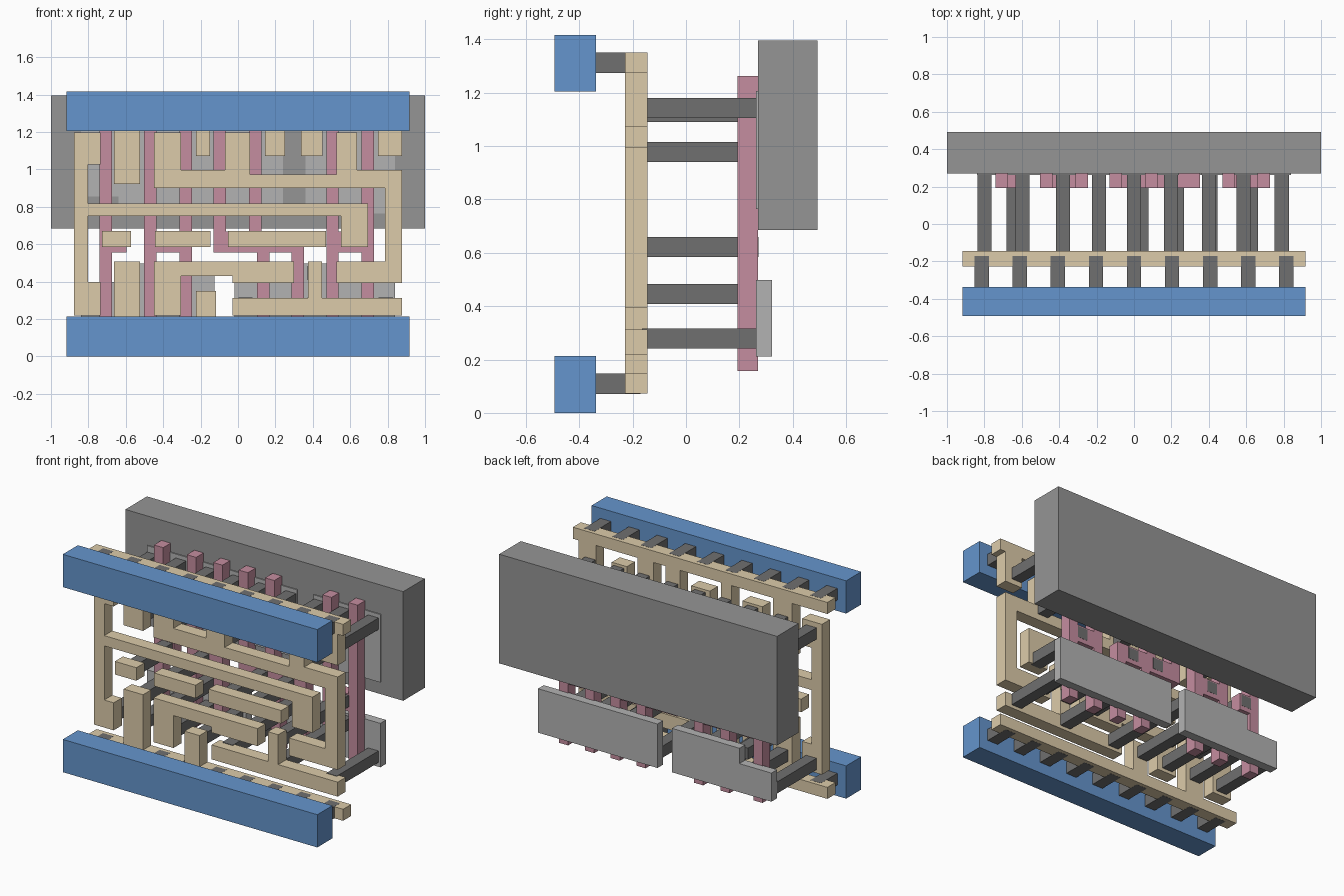
import bpy, bmesh


def mat(name, rgb):
    m = bpy.data.materials.new(name)
    m.diffuse_color = (*rgb, 1)
    return m


TAN = mat("local_wire_tan", (0.72, 0.60, 0.40))
BLUE = mat("metal_blue", (0.13, 0.30, 0.61))
PINK = mat("gate_pink", (0.56, 0.27, 0.35))
DARK = mat("contact_dark", (0.16, 0.16, 0.16))
WELL = mat("well_grey", (0.30, 0.30, 0.30))
DIFF = mat("diffusion_grey", (0.45, 0.45, 0.45))


def plate(name, profiles, y0, y1, material):
    """Extrude closed (x, z) outlines from y0 back to y1 as one object."""
    bm = bmesh.new()
    for pts in profiles:
        face = bm.faces.new([bm.verts.new((x, y0, z)) for x, z in pts])
        ext = bmesh.ops.extrude_face_region(bm, geom=[face], use_keep_orig=True)
        verts = [g for g in ext["geom"] if isinstance(g, bmesh.types.BMVert)]
        bmesh.ops.translate(bm, verts=verts, vec=(0, y1 - y0, 0))
    bmesh.ops.recalc_face_normals(bm, faces=bm.faces)
    me = bpy.data.meshes.new(name)
    bm.to_mesh(me)
    bm.free()
    me.materials.append(material)
    ob = bpy.data.objects.new(name, me)
    bpy.context.collection.objects.link(ob)
    return ob


def rect(x0, x1, z0, z1):
    return [(x0, z0), (x1, z0), (x1, z1), (x0, z1)]


def comb(outer, inner, fingers):
    """Rail between two heights with fingers (x0, x1, tip) on its inner edge."""
    pts = [(-0.916, outer), (-0.916, inner)]
    for x0, x1, tip in fingers:
        pts += [(x0, inner), (x0, tip), (x1, tip), (x1, inner)]
    return pts + [(0.916, inner), (0.916, outer)]


def squares(points, s=0.0375):
    return [rect(x - s, x + s, z - s, z + s) for x, z in points]


# layer depths
LI0, LI1 = -0.228, -0.145
PO0, PO1 = 0.193, 0.27
DF0, DF1 = 0.263, 0.322

# well and diffusion plates
plate("well_block", [rect(-1, 1, 0.685, 1.395)], 0.27, 0.492, WELL)
plate("upper_diffusion", [
    [(-0.84, 0.856), (-0.64, 0.856), (-0.64, 0.764), (0.24, 0.764),
     (0.24, 1.206), (-0.84, 1.206)],
    rect(0.36, 0.84, 0.764, 1.206)], DF0, DF1, DIFF)
plate("lower_diffusion", [
    [(-0.84, 0.212), (-0.125, 0.212), (-0.125, 0.498), (-0.61, 0.498),
     (-0.61, 0.398), (-0.84, 0.398)],
    rect(-0.02, 0.84, 0.212, 0.498)], DF0, DF1, DIFF)

# gate strips
B, T, P0, P1, H = 0.157, 1.263, 0.555, 0.668, 0.033


def gate(lower, upper, x0, x1):
    """Crossbar with vertical strips below and above, as one outline."""
    pts = [(x0, P0)]
    for c in lower:
        pts += [(c - H, P0), (c - H, B), (c + H, B), (c + H, P0)]
    pts += [(x1, P0), (x1, P1)]
    for c in reversed(upper):
        pts += [(c + H, P1), (c + H, T), (c - H, T), (c - H, P1)]
    pts.append((x0, P1))
    return [p for i, p in enumerate(pts) if p != pts[i - 1]]


plate("gate_strips", [
    gate([-0.707], [-0.707], -0.74, -0.597),
    gate([-0.47, -0.28], [-0.47, -0.28], -0.503, -0.247),
    gate([0.135, 0.32], [-0.097, 0.093], -0.13, 0.353),
    gate([0.505, 0.693], [0.505, 0.693], 0.472, 0.726)], PO0, PO1, PINK)

# local wire: rails with fingers
plate("top_wire_rail", [comb(1.35, 1.275, [
    (-0.663, -0.524, 0.922), (-0.225, -0.15, 1.072), (0.144, 0.25, 1.072),
    (0.337, 0.452, 1.072), (0.749, 0.877, 1.072)])], LI0, LI1, TAN)
plate("bottom_wire_rail", [comb(0.072, 0.147, [
    (-0.663, -0.524, 0.507), (-0.225, -0.118, 0.35)])], LI0, LI1, TAN)

# local wire: free-standing shapes
plate("left_loop_wire", [[
    (-0.877, 0.219), (-0.735, 0.219), (-0.735, 0.398), (-0.803, 0.398),
    (-0.803, 0.75), (0.55, 0.75), (0.55, 0.585), (0.695, 0.585),
    (0.695, 0.817), (-0.803, 0.817), (-0.803, 1.025), (-0.735, 1.025),
    (-0.735, 1.197), (-0.877, 1.197)]], LI0, LI1, TAN)
plate("right_loop_wire", [[
    (-0.449, 0.90), (0.787, 0.90), (0.787, 0.507), (0.527, 0.507),
    (0.527, 0.393), (0.877, 0.393), (0.877, 0.997), (0.636, 0.997),
    (0.636, 1.197), (0.527, 1.197), (0.527, 0.972), (0.064, 0.972),
    (0.064, 1.197), (-0.07, 1.197), (-0.07, 0.997), (-0.305, 0.997),
    (-0.305, 1.197), (-0.449, 1.197)]], LI0, LI1, TAN)
plate("lower_hook_wire", [[
    (-0.449, 0.219), (-0.305, 0.219), (-0.305, 0.43), (-0.03, 0.43),
    (-0.03, 0.393), (0.30, 0.393), (0.30, 0.507), (-0.449, 0.507)]],
    LI0, LI1, TAN)
plate("lower_tee_wire", [[
    (-0.03, 0.219), (0.877, 0.219), (0.877, 0.313), (0.449, 0.313),
    (0.449, 0.507), (0.374, 0.507), (0.374, 0.313), (-0.03, 0.313)]],
    LI0, LI1, TAN)
plate("input_pads", [rect(a, b, 0.585, 0.67) for a, b in
      ((-0.727, -0.572), (-0.444, -0.146), (-0.053, 0.47))], LI0, LI1, TAN)

# contacts from local wire to diffusion and to gates
upper = [(x, 1.143) for x in (-0.595, -0.38, -0.187, 0, 0.197, 0.40, 0.585, 0.79)]
upper += [(-0.80, 1.127)] + [(x, 0.978) for x in (-0.595, -0.38, 0, 0.585)]
lower = [(x, 0.278) for x in (-0.80, -0.595, -0.38, -0.187, 0.04, 0.41, 0.79)]
lower += [(x, 0.446) for x in (-0.595, -0.38, 0.20, 0.41, 0.595)]
plate("diffusion_contacts", squares(upper + lower), LI1 - 0.02, DF0 + 0.004, DARK)
plate("gate_contacts", squares([(x, 0.622) for x in (-0.645, -0.38, 0.04, 0.23, 0.625)]),
      LI1 - 0.02, PO1 + 0.001, DARK)

# rail contacts and metal rails
for side, z in (("top", 1.3125), ("bottom", 0.1095)):
    plate(side + "_rail_contacts", squares([((i - 4) * 0.2036, z) for i in range(9)], 0.0382),
          -0.35, -0.17, DARK)
for side, z in (("top", 1.204), ("bottom", 0.0)):
    plate(side + "_metal_rail", [rect(-0.916, 0.916, z, z + 0.213)], -0.493, -0.338, BLUE)
